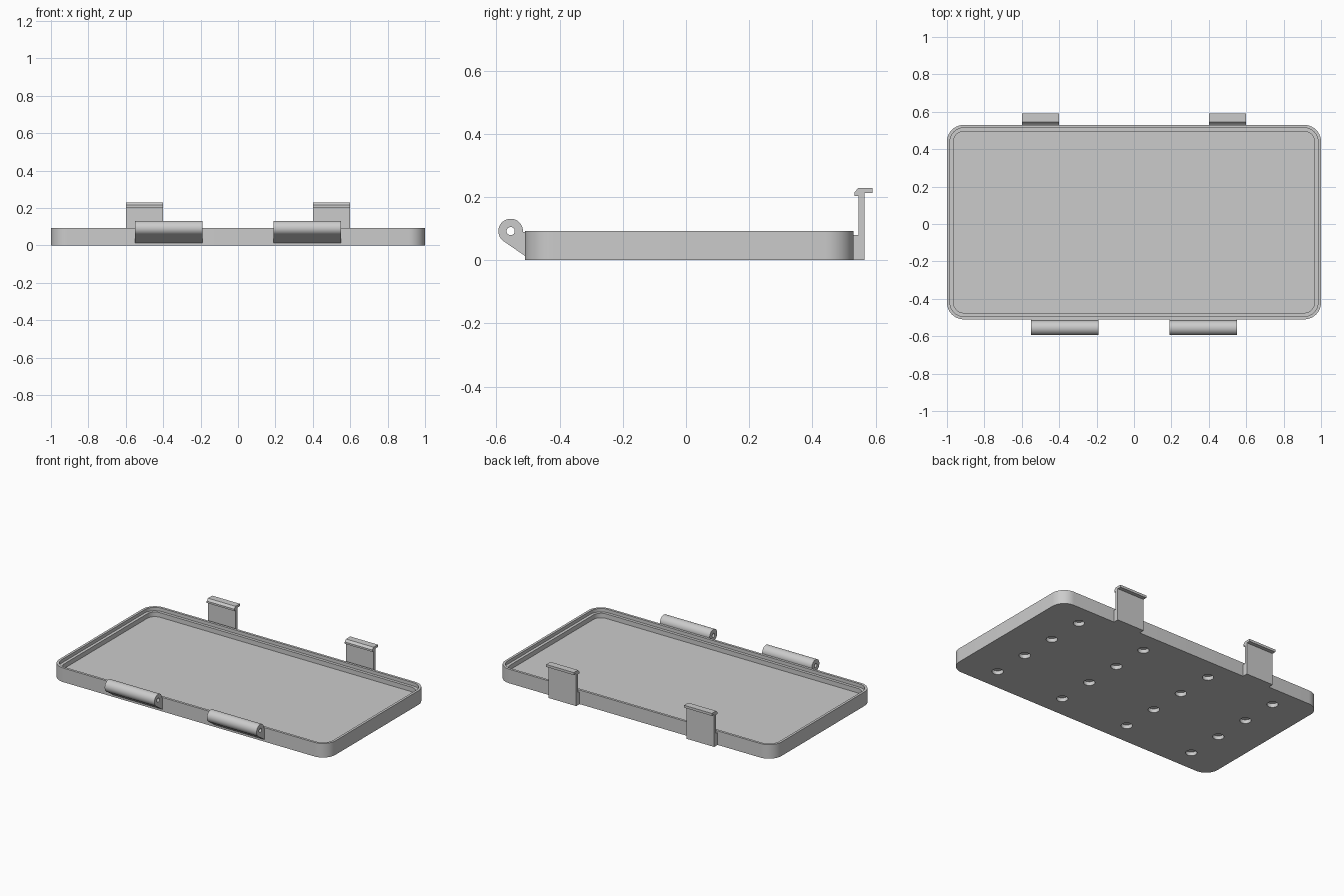
import bpy, bmesh, math

cube = bpy.data.objects.get("Cube")
if cube:
    bpy.data.objects.remove(cube, do_unlink=True)

grey = bpy.data.materials.new("plain_grey")
grey.use_nodes = True
COLOUR = (0.6, 0.6, 0.6, 1)
grey.diffuse_color = COLOUR
grey.node_tree.nodes["Principled BSDF"].inputs["Base Color"].default_value = COLOUR

CENTRE_Y = 0.01      # tray centre
HALF_X, HALF_Y = 1.0, 0.52
RADIUS = 0.09


def finish(name, bm):
    """Turn a bmesh into a named, coloured, edge-aware smooth object."""
    bmesh.ops.recalc_face_normals(bm, faces=bm.faces)
    mesh = bpy.data.meshes.new(name)
    bm.to_mesh(mesh)
    bm.free()
    obj = bpy.data.objects.new(name, mesh)
    bpy.context.collection.objects.link(obj)
    mesh.materials.append(grey)
    return obj


def smooth(obj):
    bpy.ops.object.select_all(action='DESELECT')
    obj.select_set(True)
    bpy.context.view_layer.objects.active = obj
    bpy.ops.object.shade_smooth_by_angle(angle=math.radians(30))


def cut(obj, cutter):
    mod = obj.modifiers.new("cut", 'BOOLEAN')
    mod.operation = 'DIFFERENCE'
    mod.solver = 'EXACT'
    mod.object = cutter
    bpy.context.view_layer.objects.active = obj
    bpy.ops.object.modifier_apply(modifier=mod.name)
    bpy.data.objects.remove(cutter, do_unlink=True)


def rounded_loop(inset, z, steps=10):
    """Rounded rectangle outline of the tray, shrunk by inset."""
    r = RADIUS - inset
    points = []
    for corner, (sx, sy) in enumerate([(1, 1), (-1, 1), (-1, -1), (1, -1)]):
        for i in range(steps + 1):
            a = math.pi / 2 * (corner + i / steps)
            points.append((sx * (HALF_X - RADIUS) + r * math.cos(a),
                           CENTRE_Y + sy * (HALF_Y - RADIUS) + r * math.sin(a), z))
    return points


def extrude_profile(name, profile, x0, x1):
    """Extrude a (y, z) outline along x."""
    bm = bmesh.new()
    ends = [[bm.verts.new((x, y, z)) for y, z in profile] for x in (x0, x1)]
    n = len(profile)
    for i in range(n):
        j = (i + 1) % n
        bm.faces.new((ends[0][i], ends[0][j], ends[1][j], ends[1][i]))
    for end in ends:
        bm.faces.new(end)
    return finish(name, bm)


# Tray: outer wall, rim, sealing ledge, inner wall and floor
bm = bmesh.new()
sections = [(0, 0), (0, 0.092), (0.016, 0.092), (0.016, 0.07), (0.035, 0.07), (0.035, 0.04)]
loops = [[bm.verts.new(p) for p in rounded_loop(*s)] for s in sections]
count = len(loops[0])
for lower, upper in zip(loops, loops[1:]):
    for i in range(count):
        j = (i + 1) % count
        bm.faces.new((lower[i], lower[j], upper[j], upper[i]))
bm.faces.new(loops[0])
bm.faces.new(loops[-1])
tray = finish("tray", bm)

# Blind round recesses in the underside, four by four
bm = bmesh.new()
for ix in range(4):
    for iy in range(4):
        made = bmesh.ops.create_cone(bm, cap_ends=True, segments=32,
                                     radius1=0.034, radius2=0.034, depth=0.05)
        bmesh.ops.translate(bm, verts=made["verts"],
                            vec=((ix - 1.5) * 0.5, CENTRE_Y + (iy - 1.5) * 0.25, 0))
cut(tray, finish("recess_cutter", bm))
smooth(tray)

# Hinge barrels on the front and latch hooks on the back
PIN_Y, PIN_Z, PIN_R = -0.555, 0.092, 0.039
arc = [math.radians(-5 + 240 * i / 32) for i in range(33)]
hinge_profile = [(PIN_Y + PIN_R * math.cos(a), PIN_Z + PIN_R * math.sin(a)) for a in arc]
hinge_profile += [(-0.509, 0.013), (-0.509, 0.089)]
latch_profile = [(0.529, 0), (0.565, 0), (0.565, 0.213), (0.59, 0.213), (0.59, 0.229),
                 (0.546, 0.229), (0.533, 0.215), (0.533, 0.203), (0.546, 0.203),
                 (0.546, 0.08), (0.529, 0.08)]
for side, s in (("left", 1), ("right", -1)):
    hinge = extrude_profile("hinge_barrel_" + side, hinge_profile, s * 0.19, s * 0.55)
    bore = [(PIN_Y + 0.013 * math.cos(math.tau * i / 24),
             PIN_Z + 0.013 * math.sin(math.tau * i / 24)) for i in range(24)]
    cut(hinge, extrude_profile("bore_cutter", bore, s * 0.1, s * 0.65))
    smooth(hinge)
    extrude_profile("latch_hook_" + side, latch_profile, s * 0.4, s * 0.6)
